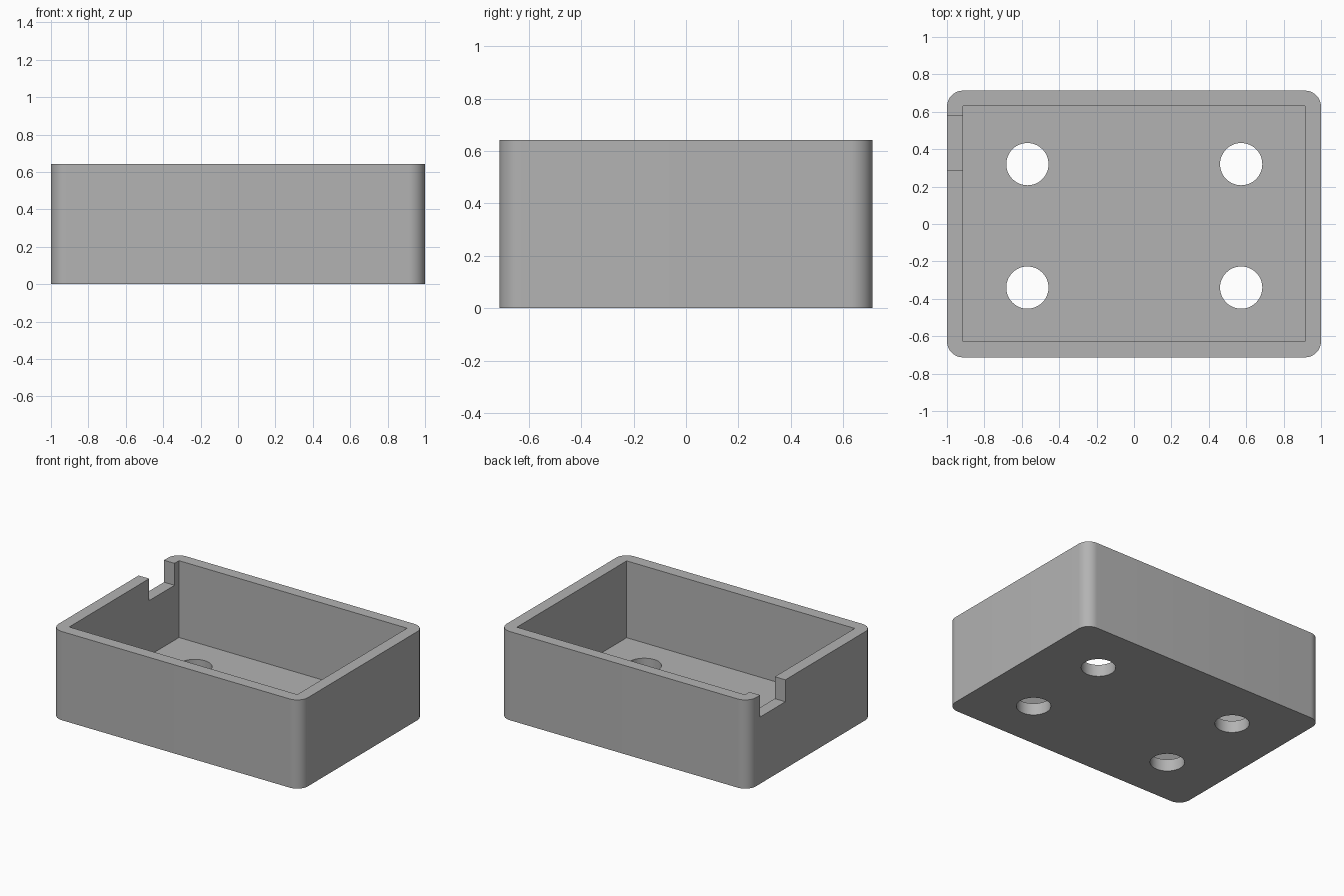
import bpy
import bmesh
import math
from mathutils import Matrix, Vector

cube = bpy.data.objects.get("Cube")
if cube:
    bpy.data.objects.remove(cube, do_unlink=True)

WIDTH, DEPTH, HEIGHT = 2.0, 1.426, 0.643
CORNER, FLOOR = 0.086, 0.086

grey = bpy.data.materials.new("plain grey")
grey.use_nodes = True
COLOUR = (0.45, 0.45, 0.45, 1)
grey.diffuse_color = COLOUR
grey.node_tree.nodes["Principled BSDF"].inputs["Base Color"].default_value = COLOUR


def finish(name, bm):
    mesh = bpy.data.meshes.new(name)
    bm.to_mesh(mesh)
    bm.free()
    mesh.materials.append(grey)
    obj = bpy.data.objects.new(name, mesh)
    bpy.context.collection.objects.link(obj)
    return obj


def block(name, low, high, radius=0):
    """Box between two corners, with optional rounded upright edges."""
    low, high = Vector(low), Vector(high)
    bm = bmesh.new()
    bmesh.ops.create_cube(bm, size=1, matrix=Matrix.Translation((low + high) / 2)
                          @ Matrix.Diagonal((*(high - low), 1)))
    if radius:
        upright = [e for e in bm.edges
                   if abs(e.verts[0].co.z - e.verts[1].co.z) > 0.1]
        bmesh.ops.bevel(bm, geom=upright, offset=radius, segments=12,
                        profile=0.5, affect='EDGES')
    return finish(name, bm)


def drill(name, x, y, radius):
    bm = bmesh.new()
    bmesh.ops.create_cone(bm, cap_ends=True, segments=48, radius1=radius,
                          radius2=radius, depth=0.4,
                          matrix=Matrix.Translation((x, y, FLOOR / 2)))
    return finish(name, bm)


# Outer shell with rounded corners
box = block("open_box", (-WIDTH / 2, -DEPTH / 2, 0),
            (WIDTH / 2, DEPTH / 2, HEIGHT), CORNER)

# Square-cornered cavity, cable notch in one end wall, four floor holes
cutters = [
    block("cavity_cutter", (-0.915, -0.627, FLOOR), (0.915, 0.631, 1)),
    block("notch_cutter", (-1.1, 0.29, 0.484), (-0.8, 0.58, 0.9)),
]
for x in (-0.57, 0.573):
    for y in (-0.34, 0.32):
        cutters.append(drill("floor_hole_cutter", x, y, 0.113))

for cutter in cutters:
    cutter.hide_render = True
    cutter.hide_set(True)
    cutter.display_type = 'WIRE'
    mod = box.modifiers.new(cutter.name, 'BOOLEAN')
    mod.operation = 'DIFFERENCE'
    mod.solver = 'EXACT'
    mod.object = cutter

# Apply the cuts, then drop the cutters
bpy.context.view_layer.update()
result = bpy.data.meshes.new_from_object(
    box.evaluated_get(bpy.context.evaluated_depsgraph_get()))
box.modifiers.clear()
box.data = result
for cutter in cutters:
    bpy.data.objects.remove(cutter, do_unlink=True)

bpy.ops.object.select_all(action='DESELECT')
box.select_set(True)
bpy.context.view_layer.objects.active = box
bpy.ops.object.shade_smooth_by_angle(angle=math.radians(30))
